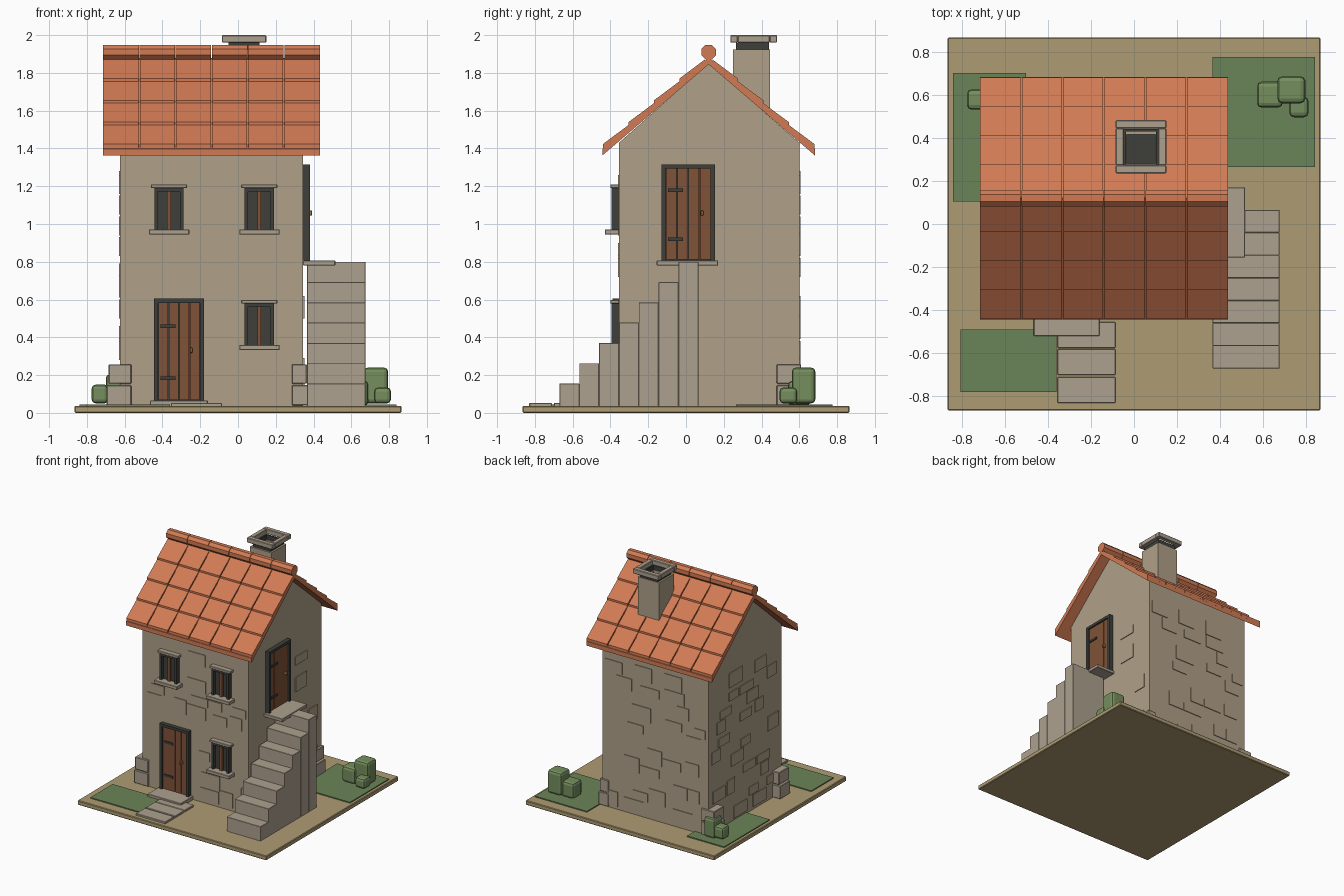
import bpy, bmesh, math, random
from mathutils import Vector

if "Cube" in bpy.data.objects:
    bpy.data.objects.remove(bpy.data.objects["Cube"])

random.seed(4)


def material(name, rgb):
    m = bpy.data.materials.new(name)
    lin = [((c / 255 + 0.055) / 1.055) ** 2.4 for c in rgb]
    m.diffuse_color = (*lin, 1)
    m.use_nodes = True
    m.node_tree.nodes["Principled BSDF"].inputs["Base Color"].default_value = m.diffuse_color
    return m


WALL = material("wall_stone", (176, 161, 137))
TRIM = material("trim_stone", (174, 161, 143))
ROOF = material("terracotta", (209, 123, 84))
WOOD = material("wood_brown", (128, 82, 56))
DARK = material("dark_iron", (62, 64, 59))
EARTH = material("sandy_earth", (174, 156, 115))
GRASS = material("grass_green", (106, 132, 88))
LEAF = material("bush_green", (117, 143, 94))
BRASS = material("brass", (165, 125, 70))


def finish(name, bm, mat, bevel=0, segments=1):
    bmesh.ops.recalc_face_normals(bm, faces=bm.faces)
    me = bpy.data.meshes.new(name)
    bm.to_mesh(me)
    bm.free()
    me.materials.append(mat)
    ob = bpy.data.objects.new(name, me)
    bpy.context.collection.objects.link(ob)
    if bevel:
        mod = ob.modifiers.new("edge", 'BEVEL')
        mod.width, mod.segments = bevel, segments
    return ob


def boxes(name, mat, items, bevel=0, segments=1):
    """Each item is (x0, x1, y0, y1, z0, z1)."""
    bm = bmesh.new()
    for b in items:
        vs = bmesh.ops.create_cube(bm, size=1)["verts"]
        for v in vs:
            v.co = Vector([b[2 * i] + (v.co[i] + 0.5) * (b[2 * i + 1] - b[2 * i])
                           for i in range(3)])
    return finish(name, bm, mat, bevel, segments)


def prisms(name, mat, items):
    """Each item is (yz profile, x0, x1)."""
    bm = bmesh.new()
    for prof, x0, x1 in items:
        a = [bm.verts.new((x0, y, z)) for y, z in prof]
        b = [bm.verts.new((x1, y, z)) for y, z in prof]
        n = len(prof)
        bm.faces.new(a)
        bm.faces.new(b[::-1])
        for i in range(n):
            bm.faces.new((a[i], b[i], b[(i + 1) % n], a[(i + 1) % n]))
    return finish(name, bm, mat)


# House extents
X0, X1, Y0, Y1, YR = -0.625, 0.345, -0.355, 0.60, 0.12


def on_wall(side, u0, u1, z0, z1, d0, d1):
    """Box on a wall, u along the wall and d outward."""
    return {"front": (u0, u1, Y0 - d1, Y0 - d0, z0, z1),
            "back": (u0, u1, Y1 + d0, Y1 + d1, z0, z1),
            "right": (X1 + d0, X1 + d1, u0, u1, z0, z1),
            "left": (X0 - d1, X0 - d0, u0, u1, z0, z1)}[side]


# Ground
boxes("ground_slab", EARTH, [(-0.865, 0.865, -0.865, 0.865, 0, 0.037)], 0.005)
boxes("grass_patches", GRASS, [(-0.84, -0.50, 0.105, 0.70, 0.03, 0.045),
                               (0.365, 0.84, 0.265, 0.775, 0.03, 0.045),
                               (-0.805, -0.36, -0.78, -0.49, 0.03, 0.045)])
boxes("path_slabs", TRIM, [(-0.355, -0.085, y, y + 0.12, 0.03, 0.052)
                           for y in (-0.83, -0.70, -0.575)], 0.003)
boxes("door_step", TRIM, [(-0.465, -0.16, -0.52, Y0, 0.03, 0.066)], 0.003)

# Walls and gable
boxes("walls", WALL, [(X0, X1, Y0, Y1, 0.03, 1.43)])
prisms("gable", WALL, [([(Y0, 1.43), (Y1, 1.43), (YR, 1.85)], X0, X1)])

# Slightly raised wall stones, kept clear of the openings
blocked = {"front": [(-0.5, -0.13, 0, 0.64), (0, 0.23, 0.3, 0.63),
                     (-0.49, -0.24, 0.92, 1.23), (0, 0.23, 0.92, 1.23)],
           "right": [(-0.68, 0.2, 0, 1.35)], "left": [], "back": []}
stones = []
for side, count in (("front", 16), ("back", 24), ("left", 24), ("right", 6)):
    lo, hi = (X0, X1) if side in ("front", "back") else (Y0, Y1)
    placed = list(blocked[side])
    for _ in range(400):
        if count == 0:
            break
        w, h = random.uniform(0.1, 0.18), random.choice((0.07, 0.1, 0.12))
        u = random.uniform(lo + 0.01, hi - w - 0.01)
        z = 0.06 + 0.11 * random.randrange(11)
        if all(u + w < a or u > b or z + h < c or z > d for a, b, c, d in placed):
            placed.append((u, u + w, z, z + h))
            stones.append(on_wall(side, u, u + w, z, z + h, -0.01, 0.006))
            count -= 1
boxes("wall_stones", WALL, stones)

# Corner stones
corners = []
for z0, z1, e in ((0.04, 0.147, 0.01), (0.155, 0.257, 0)):
    for y in (Y0 - 0.015, Y1 - 0.12):
        corners.append((-0.685 - e, -0.565, y, y + 0.13, z0, z1))
        corners.append((0.285, 0.365 + e, y, y + 0.13, z0, z1))
boxes("corner_stones", TRIM, corners, 0.004)

# Outside stair
boxes("stair", TRIM, [(0.365, 0.675, -0.67 + 0.105 * i, -0.565 + 0.105 * i,
                       0.03, 0.155 + 0.1075 * i) for i in range(7)], 0.002)
boxes("landing_sill", TRIM, [(X1, 0.515, -0.155, 0.17, 0.78, 0.807)], 0.003)


def frame(side, u0, u1, z0, z1, t, d):
    return [on_wall(side, u0, u0 + t, z0, z1, 0, d),
            on_wall(side, u1 - t, u1, z0, z1, 0, d),
            on_wall(side, u0 + t, u1 - t, z1 - t, z1, 0, d)]


def door(name, side, u0, u1, z0, z1):
    t = 0.022
    boxes(name + "_frame", DARK, frame(side, u0, u1, z0, z1, t, 0.035)
          + [on_wall(side, u0 + t, u1 - t, z0, z1 - t, 0, 0.008)])
    w = (u1 - u0 - 2 * t) / 4
    boxes(name + "_planks", WOOD, [on_wall(side, u0 + t + w * i + 0.002, u0 + t + w * (i + 1) - 0.002,
                                           z0 + 0.004, z1 - t, 0, 0.022) for i in range(4)])
    h = z1 - z0
    boxes(name + "_hinges", DARK, [on_wall(side, u0 + 0.035, u0 + 0.115, z - 0.009, z + 0.009, 0.02, 0.03)
                                   for z in (z0 + h * 0.22, z0 + h * 0.73)])
    boxes(name + "_handle", BRASS, [on_wall(side, u1 - 0.075, u1 - 0.06, z0 + h * 0.47,
                                            z0 + h * 0.52, 0.02, 0.048)], 0.003)


door("front_door", "front", -0.445, -0.18, 0.064, 0.605)
door("upper_door", "right", -0.13, 0.153, 0.807, 1.315)

# Windows with bars, sills and lintels
glass, bars, ledges = [], [], []
for u, z in ((-0.443, 0.972), (0.035, 0.972), (0.035, 0.36)):
    u1, z1 = u + 0.155, z + 0.218
    glass += frame("front", u, u1, z, z1, 0.018, 0.04)
    glass.append(on_wall("front", u + 0.018, u1 - 0.018, z, z1 - 0.018, 0, 0.012))
    bars.append(on_wall("front", u + 0.067, u + 0.088, z, z1 - 0.018, 0.01, 0.03))
    ledges.append(on_wall("front", u - 0.028, u1 + 0.03, z - 0.028, z, 0, 0.075))
    ledges.append(on_wall("front", u - 0.018, u1 + 0.018, z1, z1 + 0.02, 0, 0.045))
boxes("window_frames", DARK, glass)
boxes("window_bars", WOOD, bars)
boxes("window_ledges", TRIM, ledges, 0.003)

# Roof boards, tiles and ridge
RX0, RX1, SLOPE, RUN = -0.715, 0.435, 0.857, 0.562
slabs, tiles, ridge = [], [], []
col = (RX1 - RX0) / 6
for s in (-1, 1):
    def pt(d, z):
        return (YR + s * d, z - SLOPE * d)
    slabs.append(([pt(0, 1.845), pt(RUN, 1.845), pt(RUN, 1.88), pt(0, 1.88)], RX0, RX1))
    for r in range(4):
        d0, d1 = 0.02 + 0.135 * r, 0.02 + 0.135 * (r + 1)
        prof = [pt(d0, 1.879), pt(d1, 1.879), pt(d1, 1.903), pt(d0, 1.888)]
        for c in range(6):
            tiles.append((prof, RX0 + col * c + 0.004 * (c > 0),
                          RX0 + col * (c + 1) - 0.004 * (c < 5)))
octagon = [(YR + 0.042 * math.cos(math.pi * (i + 0.5) / 4),
            1.91 + 0.042 * math.sin(math.pi * (i + 0.5) / 4)) for i in range(8)]
for c in range(6):
    ridge.append((octagon, RX0 + col * c + 0.002 * (c > 0), RX0 + col * (c + 1) - 0.002 * (c < 5)))
prisms("roof_boards", ROOF, slabs)
prisms("roof_tiles", ROOF, tiles)
prisms("ridge_tiles", ROOF, ridge)


def ring(x0, x1, y0, y1, z0, z1, t):
    """Four walls around an open middle."""
    return [(x0, x1, y0, y0 + t, z0, z1), (x0, x1, y1 - t, y1, z0, z1),
            (x0, x0 + t, y0 + t, y1 - t, z0, z1), (x1 - t, x1, y0 + t, y1 - t, z0, z1)]


# Chimney
boxes("chimney_shaft", WALL, ring(-0.065, 0.13, 0.25, 0.445, 1.55, 1.925, 0.03))
boxes("chimney_neck", DARK, ring(-0.05, 0.115, 0.265, 0.44, 1.92, 1.962, 0.012))
boxes("chimney_flue", DARK, [(-0.04, 0.105, 0.275, 0.42, 1.6, 1.90)])
boxes("chimney_cap", TRIM, ring(-0.085, 0.15, 0.235, 0.482, 1.96, 2.0, 0.038), 0.004)

# Bushes
boxes("bushes", LEAF, [(0.57, 0.69, 0.54, 0.66, 0.04, 0.17), (0.665, 0.795, 0.56, 0.685, 0.05, 0.24),
                       (0.72, 0.81, 0.495, 0.59, 0.05, 0.135), (-0.775, -0.685, 0.53, 0.625, 0.05, 0.15),
                       (-0.70, -0.60, 0.52, 0.63, 0.04, 0.205)], 0.022, 2)
